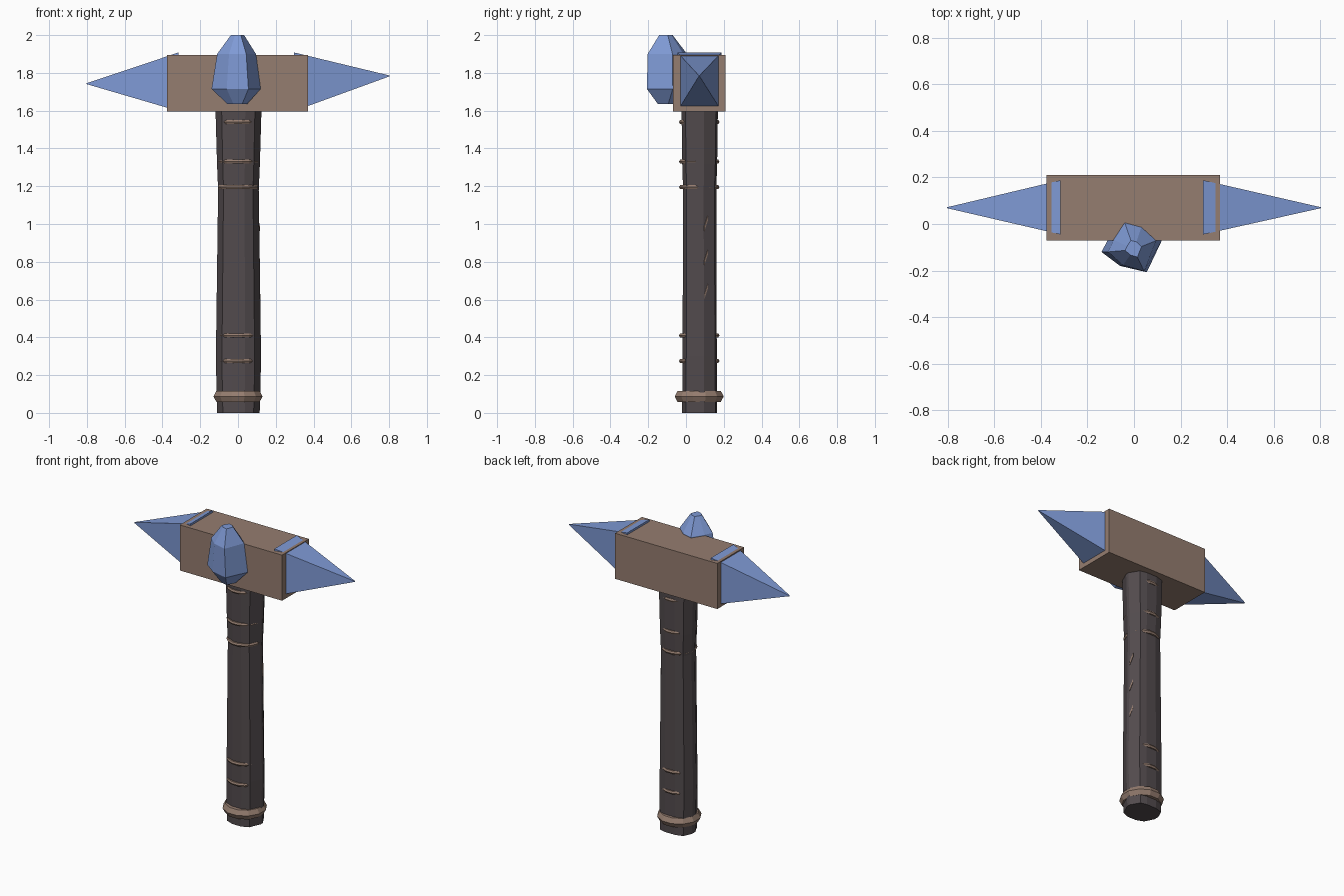
import bpy, bmesh, math
from mathutils import Vector

if "Cube" in bpy.data.objects:
    bpy.data.objects.remove(bpy.data.objects["Cube"])


def material(name, rgb):
    m = bpy.data.materials.new(name)
    m.diffuse_color = (*rgb, 1)
    m.use_nodes = True
    m.node_tree.nodes["Principled BSDF"].inputs["Base Color"].default_value = m.diffuse_color
    return m


BROWN = material("brown leather", (0.30, 0.205, 0.16))
BLUE = material("blue steel", (0.21, 0.32, 0.66))
DARK = material("dark wood", (0.085, 0.07, 0.075))
CY = 0.07  # depth of the handle axis


def loft(name, rings, mat, closed=False):
    """Skin matching rings of points; cap the ends, or join last to first."""
    bm = bmesh.new()
    vs = [[bm.verts.new(p) for p in ring] for ring in rings]
    n = len(rings[0])
    pairs = list(zip(vs, vs[1:])) + ([(vs[-1], vs[0])] if closed else [])
    for a, b in pairs:
        for i in range(n):
            j = (i + 1) % n
            bm.faces.new((a[i], a[j], b[j], b[i]))
    if not closed:
        bm.faces.new(vs[0][::-1])
        bm.faces.new(vs[-1])
    bmesh.ops.recalc_face_normals(bm, faces=bm.faces)
    me = bpy.data.meshes.new(name)
    bm.to_mesh(me)
    bm.free()
    me.materials.append(mat)
    ob = bpy.data.objects.new(name, me)
    bpy.context.collection.objects.link(ob)
    return ob


def rect(x, y0, y1, z0, z1):
    return [(x, y0, z0), (x, y1, z0), (x, y1, z1), (x, y0, z1)]


def ring_band(name, z, radius, section, sides):
    """Sweep a section of (radial, height) offsets round the handle."""
    rings = []
    for i in range(sides):
        a = 2 * math.pi * (i + 0.5) / sides
        rings.append([((radius + r) * math.cos(a), CY + (radius + r) * math.sin(a), z + h)
                      for r, h in section])
    loft(name, rings, BROWN, closed=True)


# Hammer head block
loft("head_block", [rect(-0.375, -0.07, 0.21, 1.595, 1.895),
                    rect(0.37, -0.07, 0.21, 1.595, 1.895)], BROWN)


# Pyramid spikes, with base edges that break through the top of the block
def spike(name, base_x, tip_x, tip_z, y0, y1):
    t = 0.002
    loft(name, [rect(base_x, y0, y1, 1.598, 1.908),
                rect(tip_x, CY - t, CY + t, tip_z - t, tip_z + t)], BLUE)


spike("left_spike", -0.315, -0.803, 1.743, -0.045, 0.188)
spike("right_spike", 0.297, 0.803, 1.784, -0.045, 0.188)

# Irregular handle, slightly waisted
outline = [(-0.117, 0.06), (-0.085, 0.0), (-0.03, -0.02), (0.038, -0.02),
           (0.088, 0.0), (0.122, 0.075), (0.122, 0.095), (0.085, 0.155),
           (0.04, 0.165), (-0.035, 0.165), (-0.09, 0.15), (-0.117, 0.095)]
levels = [(0.0, 0.94, 1.0), (0.1, 0.97, 1.0), (0.3, 1.0, 0.98), (1.18, 0.9, 0.95),
          (1.32, 0.95, 1.0), (1.61, 1.02, 1.04)]
loft("handle", [[(x * sx, CY + (y - CY) * sy, z) for x, y in outline]
                for z, sx, sy in levels], DARK)

# Thin wrapping bands and the heavy pommel band
thin = [(0.011 * math.cos(k * math.pi / 3), 0.012 * math.sin(k * math.pi / 3)) for k in range(6)]
for k, z in enumerate((0.275, 0.41, 1.195, 1.33, 1.54)):
    ring_band(f"wrap_band_{k + 1}", z, 0.098, thin, 16)
heavy = [(0.022, 0.0), (0.006, 0.03), (-0.03, 0.03), (-0.03, -0.03), (0.006, -0.03)]
ring_band("pommel_band", 0.087, 0.112, heavy, 12)

# Small slanted binding slivers showing on the back right face of the handle
for k, z in enumerate((0.64, 0.82, 1.0)):
    s = 0.96 - 0.05 * (z - 0.64)
    a, b = Vector((0.118 * s, 0.095, z - 0.025)), Vector((0.106 * s, 0.113, z + 0.03))
    out = Vector((0.85, 0.5, 0)) * 0.006
    up = Vector((0, 0, 0.012))
    loft(f"binding_sliver_{k + 1}",
         [[p - up - out, p + up - out, p + up + out, p - up + out] for p in (a, b)], BROWN)

# Faceted crystal at the front of the head
gem = [(-0.14, -0.12), (-0.11, -0.065), (-0.05, 0.01), (0.04, -0.01),
       (0.12, -0.07), (0.055, -0.207), (-0.06, -0.18)]
GX, GY = 0.0, -0.11
gem_levels = [(1.635, 0.40, 0.40), (1.715, 1.0, 1.0), (1.9, 0.79, 0.96), (2.0, 0.27, 0.33)]
loft("crystal", [[(GX + (x - GX) * sx, GY + (y - GY) * sy, z) for x, y in gem]
                 for z, sx, sy in gem_levels], BLUE)
